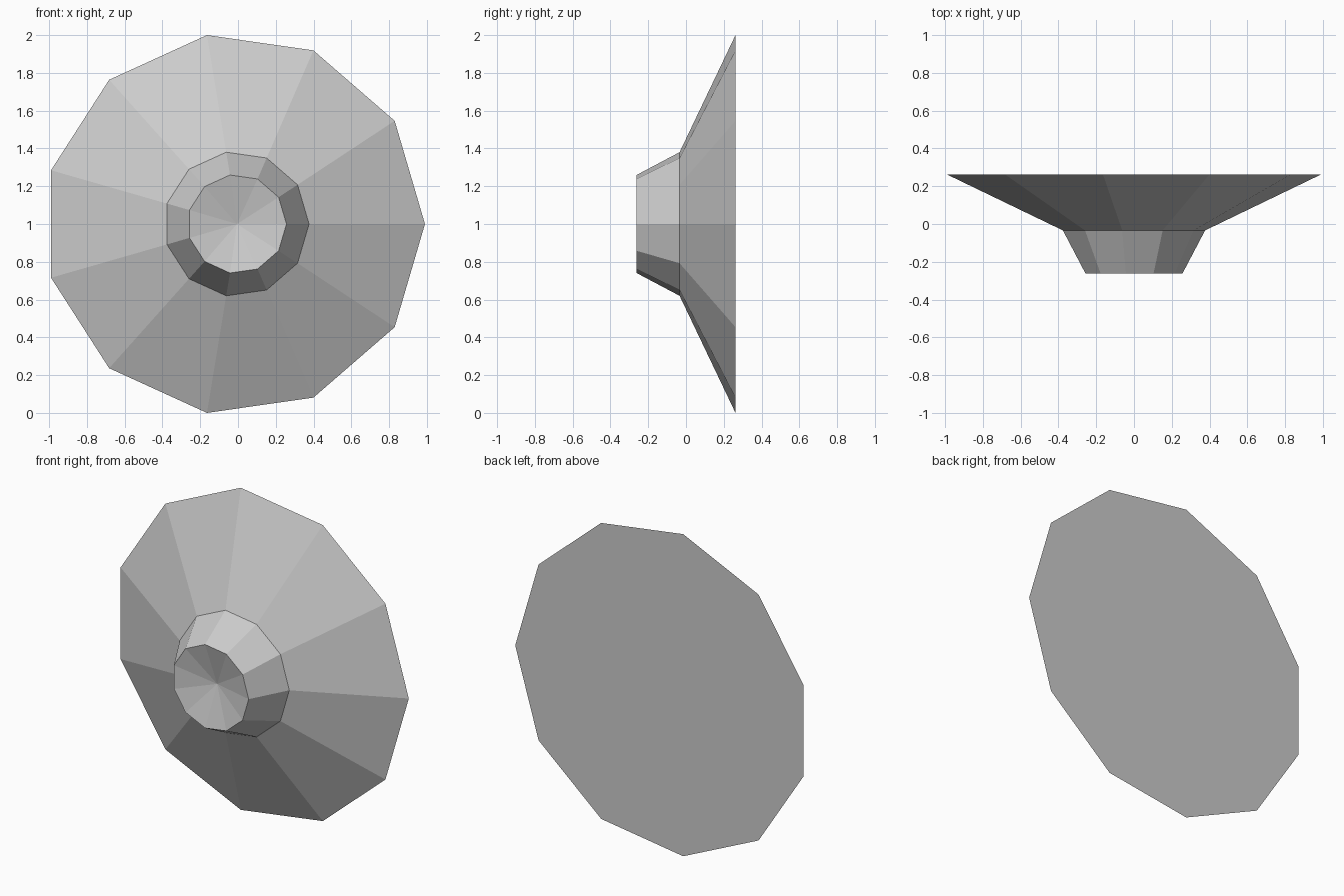
import bpy
import bmesh
from math import cos, sin, tau
from mathutils import Vector

SIDES = 11
OFFSET = -0.0203   # centres an odd-sided ring on its bounding box

cube = bpy.data.objects.get("Cube")
if cube:
    bpy.data.objects.remove(cube, do_unlink=True)

grey = bpy.data.materials.new("light grey")
grey.use_nodes = True
grey.diffuse_color = (0.6, 0.6, 0.6, 1)
grey.node_tree.nodes["Principled BSDF"].inputs["Base Color"].default_value = (0.6, 0.6, 0.6, 1)


def ring(bm, radius, y):
    """Ring of vertices around the y axis, first corner pointing to +x."""
    return [bm.verts.new((radius * (cos(tau * i / SIDES) + OFFSET), y,
                          1 + radius * sin(tau * i / SIDES)))
            for i in range(SIDES)]


def frustum(name, front, back, close_back=False, dimple=None):
    """Faceted cone section between two (radius, y) rings."""
    bm = bmesh.new()
    a, b = ring(bm, *front), ring(bm, *back)
    tip = bm.verts.new((OFFSET * front[0], front[1] + dimple, 1)) if dimple else None
    for i in range(SIDES):
        j = (i + 1) % SIDES
        bm.faces.new((a[j], a[i], b[i], b[j]))
        if tip:
            bm.faces.new((a[i], a[j], tip))
    if close_back:
        bm.faces.new(b)
    # Point every face outward, the dimple towards the front
    bm.normal_update()
    middle = Vector((0, back[1] - 0.02, 1))
    for face in bm.faces:
        if face.normal.dot(face.calc_center_median() - middle) < 0:
            face.normal_flip()
    mesh = bpy.data.meshes.new(name)
    bm.to_mesh(mesh)
    bm.free()
    mesh.materials.append(grey)
    obj = bpy.data.objects.new(name, mesh)
    bpy.context.collection.objects.link(obj)
    return obj


# Wide flared dish with a flat closed back
frustum("flared_dish", (0.384, -0.034), (1.0103, 0.262), close_back=True)

# Short tapered neck with a shallow dimple in its front face
frustum("front_neck", (0.262, -0.262), (0.384, -0.034), dimple=0.065)
